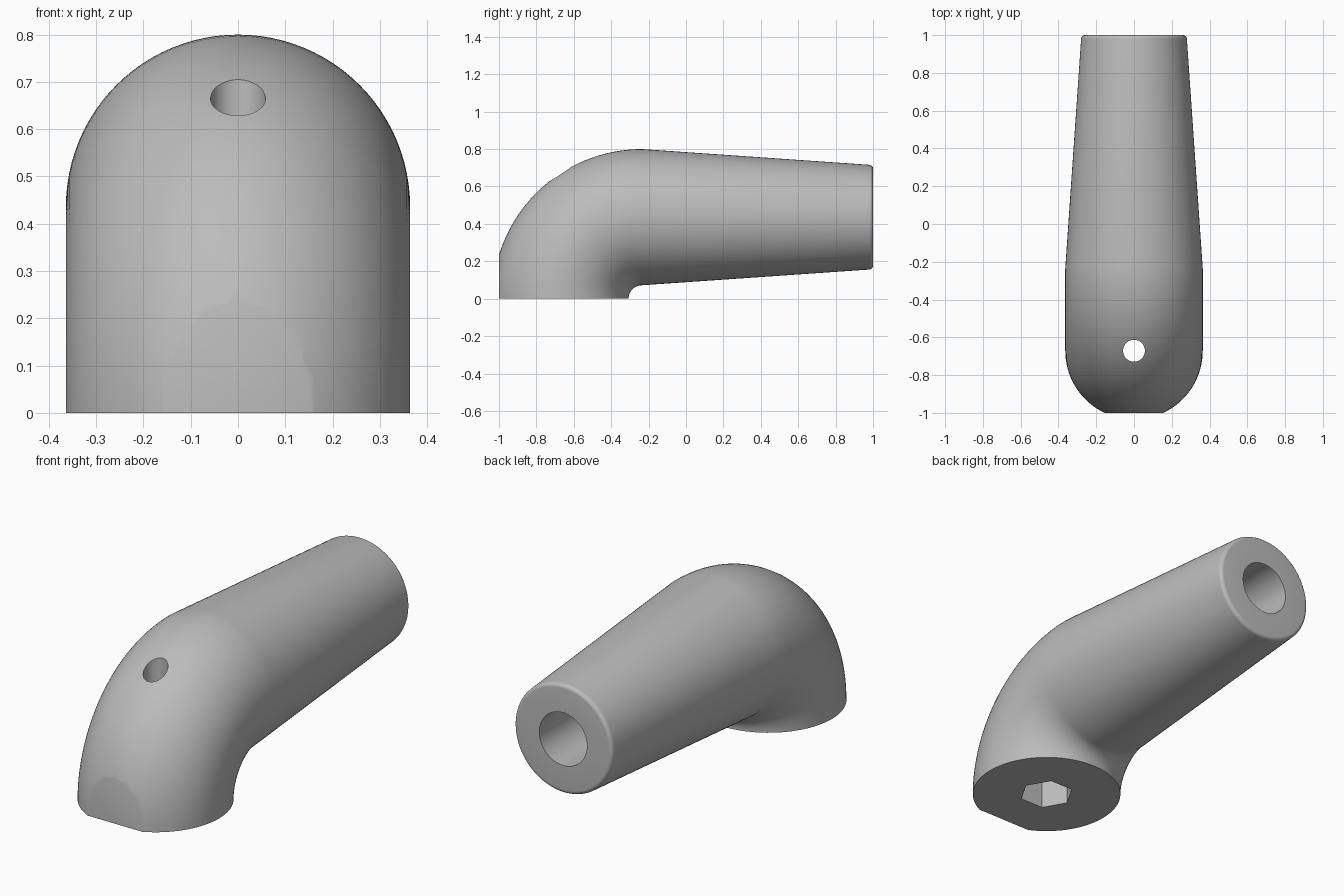
import bpy, bmesh
from math import sin, cos, pi, radians
from mathutils import Vector

default = bpy.data.objects.get("Cube")
if default:
    bpy.data.objects.remove(default, do_unlink=True)

SEGMENTS = 96
BEND_Y = -0.235      # axis of the elbow bend, lying at z = 0
BEND_R = 0.436       # bend radius along the centre line
ELBOW_R = 0.364      # pipe radius in the elbow
END_R = 0.28         # pipe radius at the free end
FILLET = 0.02
BORE_R = 0.136
BASE_Y = BEND_Y - BEND_R

grey = bpy.data.materials.new("plain grey")
grey.use_nodes = True
colour = (0.5, 0.5, 0.5, 1)
grey.diffuse_color = colour
grey.node_tree.nodes["Principled BSDF"].inputs["Base Color"].default_value = colour


def make_object(name, bm):
    bmesh.ops.recalc_face_normals(bm, faces=bm.faces)
    mesh = bpy.data.meshes.new(name)
    bm.to_mesh(mesh)
    bm.free()
    mesh.materials.append(grey)
    obj = bpy.data.objects.new(name, mesh)
    bpy.context.collection.objects.link(obj)
    return obj


def sweep(name, rings):
    """Skin circles given as (centre, in-plane up direction, radius)."""
    bm = bmesh.new()
    loops = []
    for centre, up, radius in rings:
        loop = []
        for i in range(SEGMENTS):
            a = 2 * pi * i / SEGMENTS
            offset = Vector((cos(a), 0, 0)) + up * sin(a)
            loop.append(bm.verts.new(centre + offset * radius))
        loops.append(loop)
    for a, b in zip(loops, loops[1:]):
        for i in range(SEGMENTS):
            j = (i + 1) % SEGMENTS
            bm.faces.new((a[i], a[j], b[j], b[i]))
    bm.faces.new(loops[0])
    bm.faces.new(loops[-1])
    return make_object(name, bm)


def prism(name, sides, radius, bottom, top):
    """Upright prism on the axis of the base."""
    bm = bmesh.new()
    ring = [(radius * cos(2 * pi * i / sides), BASE_Y + radius * sin(2 * pi * i / sides))
            for i in range(sides)]
    low = [bm.verts.new((x, y, bottom)) for x, y in ring]
    face = bm.faces.new(low)
    lifted = bmesh.ops.extrude_face_region(bm, geom=[face])["geom"]
    for v in lifted:
        if isinstance(v, bmesh.types.BMVert):
            v.co.z = top
    return make_object(name, bm)


# Elbow rings, from the flat base up to the start of the handle
rings = []
STEPS = 32
for s in range(STEPS + 1):
    t = radians(90) * s / STEPS
    out = Vector((0, -cos(t), sin(t)))
    rings.append((Vector((0, BEND_Y, 0)) + out * BEND_R, out, ELBOW_R))

# Tapered handle, rounded rim and blind bore
profile = [(1 - FILLET, END_R)]
for s in range(1, 7):
    a = radians(90) * s / 6
    profile.append((1 - FILLET + FILLET * sin(a), END_R - FILLET + FILLET * cos(a)))
profile += [(1, BORE_R), (0.2, BORE_R)]
up = Vector((0, 0, 1))
rings += [(Vector((0, y, BEND_R)), up, r) for y, r in profile]
body = sweep("elbow_handle", rings)

# Flat on the front of the base
bm = bmesh.new()
bmesh.ops.create_cube(bm, size=1)
for v in bm.verts:
    v.co += Vector((0, -1.5, 0.2))
front_cutter = make_object("front_flat_cutter", bm)

# Hexagonal pocket below and round screw hole through the top
hex_cutter = prism("hex_pocket_cutter", 6, 0.132, -0.1, 0.4)
hole_cutter = prism("screw_hole_cutter", 48, 0.058, 0.3, 1)

bpy.context.view_layer.objects.active = body
body.select_set(True)
for cutter in (front_cutter, hex_cutter, hole_cutter):
    mod = body.modifiers.new(cutter.name, 'BOOLEAN')
    mod.operation = 'DIFFERENCE'
    mod.solver = 'EXACT'
    mod.object = cutter
    bpy.ops.object.modifier_apply(modifier=mod.name)
    bpy.data.objects.remove(cutter, do_unlink=True)

bpy.ops.object.shade_smooth_by_angle(angle=radians(30))
